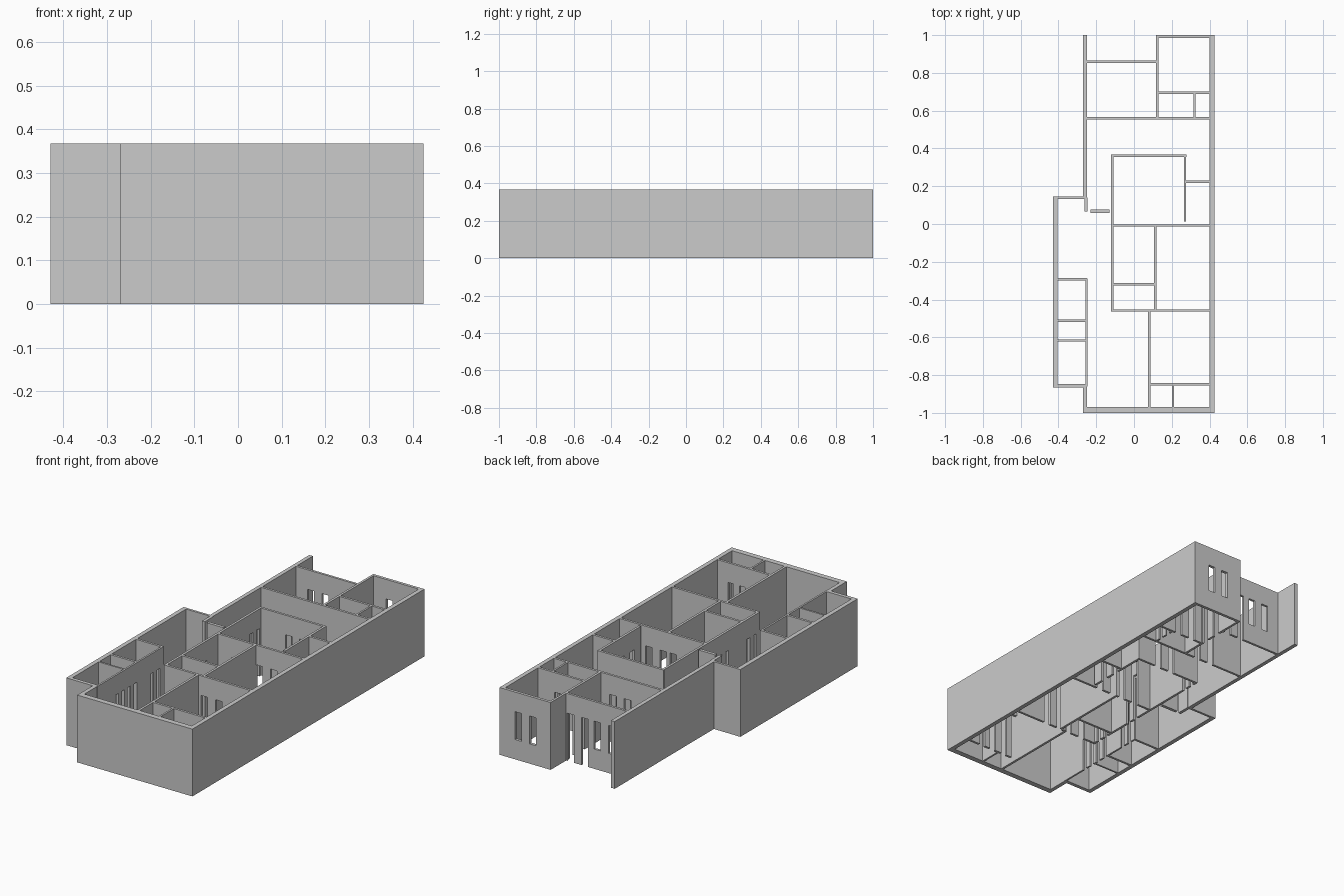
import bpy, bmesh
from mathutils import Vector

if "Cube" in bpy.data.objects:
    bpy.data.objects.remove(bpy.data.objects["Cube"])

HEIGHT = 0.367
THIN = 0.013
HEAD = 0.26      # top of every opening
SILL = 0.108     # bottom of windows

plaster = bpy.data.materials.new("plaster_grey")
plaster.use_nodes = True
GREY = (0.6, 0.6, 0.6, 1)
plaster.diffuse_color = GREY
plaster.node_tree.nodes["Principled BSDF"].inputs["Base Color"].default_value = GREY


def add_box(bm, lo, hi):
    lo, hi = Vector(lo), Vector(hi)
    verts = bmesh.ops.create_cube(bm, size=1)["verts"]
    bmesh.ops.scale(bm, vec=hi - lo, verts=verts)
    bmesh.ops.translate(bm, vec=(lo + hi) / 2, verts=verts)


def make_object(name, bm):
    mesh = bpy.data.meshes.new(name)
    bm.to_mesh(mesh)
    bm.free()
    mesh.materials.append(plaster)
    obj = bpy.data.objects.new(name, mesh)
    bpy.context.collection.objects.link(obj)
    return obj


def wall(name, axis, at, start, end, thick=THIN, doors=(), windows=(), slot=0.04, pitch=0.087):
    """Wall running along an axis, with paired slots cut for doors and windows."""
    def span(a, b, depth, z0, z1):
        if axis == "x":
            return (a, at - depth, z0), (b, at + depth, z1)
        return (at - depth, a, z0), (at + depth, b, z1)

    bm = bmesh.new()
    add_box(bm, *span(start, end, thick / 2, 0, HEIGHT))
    obj = make_object(name, bm)
    openings = [(c, -0.05) for c in doors] + [(c, SILL) for c in windows]
    if not openings:
        return
    bm = bmesh.new()
    for centre, bottom in openings:
        for side in (-1, 1):
            mid = centre + side * pitch / 2
            add_box(bm, *span(mid - slot / 2, mid + slot / 2, thick, bottom, HEAD))
    cutter = make_object("opening_cutter", bm)
    cut = obj.modifiers.new("openings", "BOOLEAN")
    cut.operation, cut.solver, cut.object = "DIFFERENCE", "EXACT", cutter
    bpy.context.view_layer.update()
    graph = bpy.context.evaluated_depsgraph_get()
    obj.data = bpy.data.meshes.new_from_object(obj.evaluated_get(graph))
    obj.modifiers.clear()
    bpy.data.objects.remove(cutter)


# Outer shell
wall("left_outer_wall", "y", 0.413, -1, 1, 0.024)
wall("front_outer_wall", "x", -0.985, -0.27, 0.425, 0.03)
wall("front_corner_wall", "y", -0.259, -1, -0.85, 0.022)
wall("bay_front_wall", "x", -0.856, -0.43, -0.25, 0.02)
wall("bay_outer_wall", "y", -0.418, -0.866, 0.146, 0.024)
wall("bay_back_wall", "x", 0.139, -0.43, -0.25)
wall("right_outer_wall", "y", -0.259, 0.133, 1, 0.022)
wall("entry_return", "y", -0.254, 0.065, 0.14, 0.017)
wall("entry_stub", "x", 0.068, -0.23, -0.13, 0.017)

# Back rooms
wall("back_room_outer_wall", "x", 0.992, 0.117, 0.425, 0.016, windows=[0.268])
wall("back_recess_wall", "x", 0.86, -0.25, 0.123, doors=[0.047], windows=[-0.115])
wall("back_room_side_wall", "y", 0.123, 0.555, 1, doors=[0.77])
wall("back_room_front_wall", "x", 0.695, 0.123, 0.405, doors=[0.24])
wall("back_closet_divider", "y", 0.321, 0.56, 0.695, 0.01, doors=[0.63], slot=0.025, pitch=0.055)
wall("back_cross_wall", "x", 0.56, -0.25, 0.405, doors=[0.0])

# Central block
wall("central_back_wall", "x", 0.362, -0.122, 0.277, doors=[0.1])
wall("central_left_wall", "y", 0.27, 0.012, 0.362, doors=[0.13])
wall("central_nook_wall", "x", 0.224, 0.27, 0.405)
wall("central_right_wall", "y", -0.116, -0.463, 0.362, doors=[0.3, -0.15, -0.39],
     slot=0.025, pitch=0.055)
wall("central_cross_wall", "x", -0.008, -0.116, 0.405, doors=[0.182, 0.035])
wall("central_divider", "y", 0.113, -0.457, -0.008)
wall("small_room_wall", "x", -0.32, -0.116, 0.113)
wall("central_front_wall", "x", -0.458, -0.122, 0.405, doors=[0.165, 0.02])

# Front rooms
wall("front_room_side_wall", "y", 0.08, -0.975, -0.458)
wall("front_closet_wall", "x", -0.849, 0.08, 0.405, doors=[0.285, 0.14], slot=0.035, pitch=0.07)
wall("front_closet_divider", "y", 0.207, -0.975, -0.849, 0.01)

# Bay rooms
wall("bay_inner_wall", "y", -0.251, -0.86, -0.288, 0.01, doors=[-0.665, -0.56, -0.36],
     slot=0.025, pitch=0.055)
for label, y, thick in (("back", -0.293, THIN), ("middle", -0.512, THIN), ("front", -0.617, 0.01)):
    wall(f"bay_{label}_partition", "x", y, -0.41, -0.25, thick)
